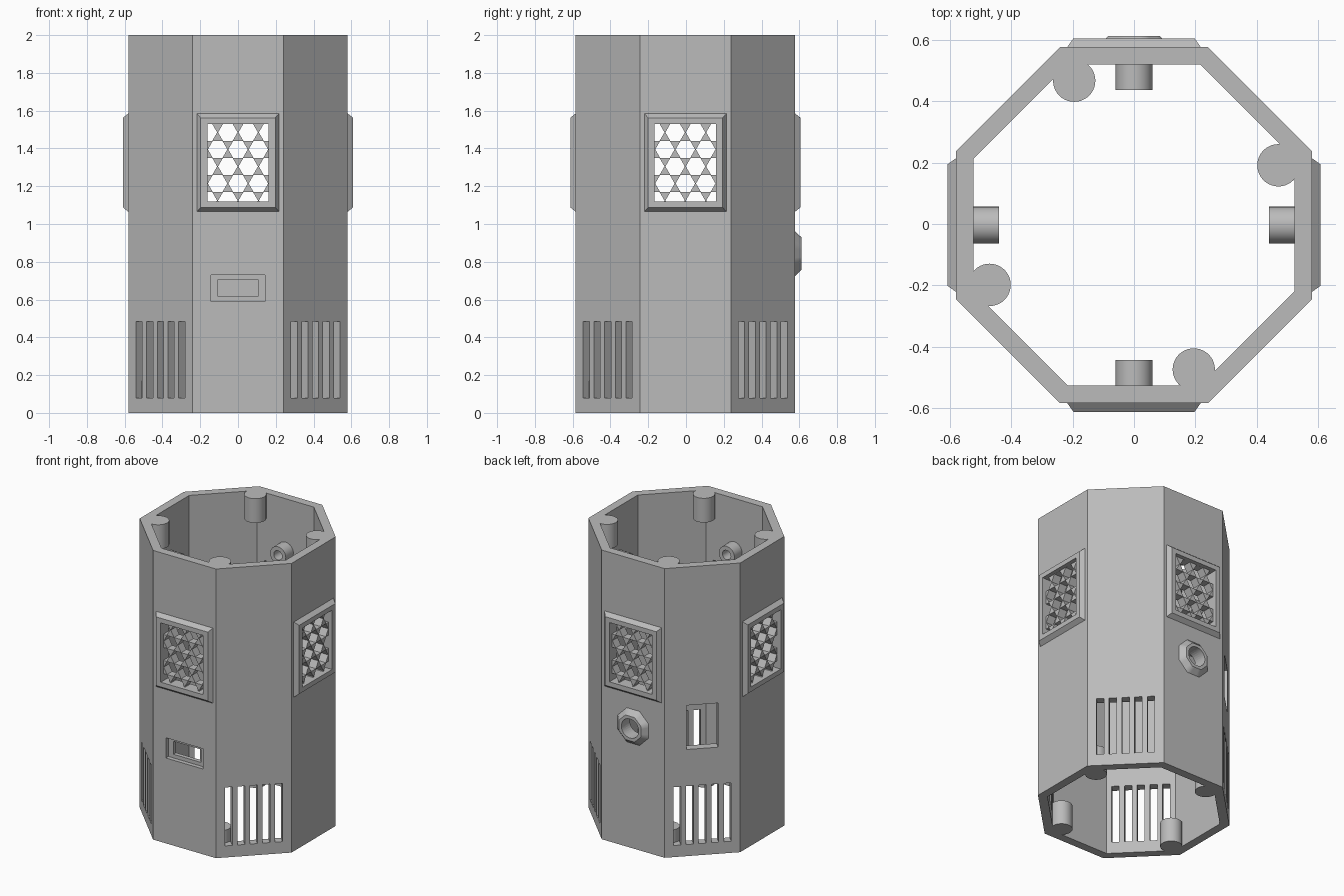
import bpy, bmesh, math
from mathutils import Matrix, Vector

if "Cube" in bpy.data.objects:
    bpy.data.objects.remove(bpy.data.objects["Cube"])

H, OUT, IN = 2.0, 0.581, 0.523       # height, outer and inner wall distance
CENTRE = Matrix.Translation((0, -0.0035, 0))

grey = bpy.data.materials.new("plain grey")
grey.use_nodes = True
grey.diffuse_color = (0.5, 0.5, 0.5, 1)
grey.node_tree.nodes["Principled BSDF"].inputs["Base Color"].default_value = (0.5, 0.5, 0.5, 1)


def side(deg):
    """Local frame of one wall: x along it, -y outward, turned about z."""
    return CENTRE @ Matrix.Rotation(math.radians(deg), 4, "Z")


def rect(cx, cz, w, h):
    return [(cx + sx * w / 2, cz + sz * h / 2) for sx, sz in ((-1, -1), (1, -1), (1, 1), (-1, 1))]


def ngon(n, r, cx=0, cz=0, turn=0.0):
    return [(cx + r * math.cos(2 * math.pi * (i + turn) / n),
             cz + r * math.sin(2 * math.pi * (i + turn) / n)) for i in range(n)]


def loft(bm, rings, closed=False):
    """Skin a list of equal 3D rings; cap the ends or close into a loop."""
    vs = [[bm.verts.new(p) for p in ring] for ring in rings]
    n = len(vs[0])
    pairs = list(zip(vs, vs[1:])) + ([(vs[-1], vs[0])] if closed else [])
    for a, b in pairs:
        for i in range(n):
            j = (i + 1) % n
            bm.faces.new((a[i], a[j], b[j], b[i]))
    if not closed:
        bm.faces.new(vs[0][::-1])
        bm.faces.new(vs[-1])


def outward(profile, dist):
    return [Vector((x, -dist, z)) for x, z in profile]


def prism(bm, profile, d0, d1, m=Matrix()):
    loft(bm, [[m @ p for p in outward(profile, d)] for d in (d0, d1)])


def make(name, bm, m=Matrix(), smooth=False):
    bmesh.ops.recalc_face_normals(bm, faces=bm.faces)
    me = bpy.data.meshes.new(name)
    bm.to_mesh(me)
    bm.free()
    me.materials.append(grey)
    ob = bpy.data.objects.new(name, me)
    bpy.context.collection.objects.link(ob)
    ob.matrix_world = m
    if smooth:
        bpy.ops.object.select_all(action="DESELECT")
        ob.select_set(True)
        bpy.context.view_layer.objects.active = ob
        bpy.ops.object.shade_smooth_by_angle(angle=math.radians(35))
    return ob


def cut(ob, bm):
    """Subtract a cutter mesh and discard it."""
    cutter = make("cutter", bm)
    cutter.hide_render = True
    mod = ob.modifiers.new("cut", "BOOLEAN")
    mod.object, mod.operation, mod.solver = cutter, "DIFFERENCE", "EXACT"
    bpy.context.view_layer.objects.active = ob
    bpy.ops.object.modifier_apply(modifier=mod.name)
    bpy.data.objects.remove(cutter)


# Octagonal tube wall
def oct_ring(apothem, z):
    return [CENTRE @ Vector((x, y, z)) for x, y in ngon(8, apothem / math.cos(math.pi / 8), turn=0.5)]


bm = bmesh.new()
loft(bm, [oct_ring(OUT, 0), oct_ring(OUT, H), oct_ring(IN, H), oct_ring(IN, 0)], closed=True)
wall = make("octagonal_wall", bm)

# Openings: windows, vents, socket, slot and switch hole
WIN_Z, WIN_W, WIN_H = 1.325, 0.325, 0.41
PORT_Z = 0.843
bm = bmesh.new()
for k in range(4):
    prism(bm, rect(0, WIN_Z, WIN_W, WIN_H), 0.45, 0.7, side(90 * k))
    for i in range(-2, 3):
        prism(bm, rect(0.08 * i, 0.282, 0.047, 0.404), 0.45, 0.7, side(90 * k + 45))
prism(bm, ngon(32, 0.066, 0, PORT_Z), 0.45, 0.7, side(180))
prism(bm, rect(0, 0.89, 0.2, 0.305), 0.45, 0.7, side(225))
prism(bm, rect(0, 0.66, 0.21, 0.09), 0.45, 0.7, side(0))
cut(wall, bm)
bm = bmesh.new()
prism(bm, rect(0, 0.66, 0.285, 0.14), 0.552, 0.7, side(0))
cut(wall, bm)

# Window lattice: panel pierced by staggered hexagons
PITCH, ROW = 0.108, 0.0902
bm = bmesh.new()
prism(bm, rect(0, WIN_Z, WIN_W, WIN_H), IN, OUT)
lattice = make("window_lattice_front", bm)
bm = bmesh.new()
for r in range(5):
    for c in range(-2, 3):
        x = c * PITCH + (PITCH / 2 if r % 2 == 0 else 0)
        prism(bm, ngon(6, 0.0515, x, 1.485 - r * ROW), 0.45, 0.7)
cut(lattice, bm)
lattice.matrix_world = side(0)

for k, where in enumerate(("front", "left", "back", "right")):
    m = side(90 * k)
    if k:
        twin = bpy.data.objects.new("window_lattice_" + where, lattice.data)
        bpy.context.collection.objects.link(twin)
        twin.matrix_world = m

    # Bevelled frame around the window
    bm = bmesh.new()
    hole = rect(0, WIN_Z, WIN_W, WIN_H)
    loft(bm, [outward(rect(0, WIN_Z, 0.435, 0.52), OUT),
              outward(rect(0, WIN_Z, 0.395, 0.475), OUT + 0.028),
              outward(hole, OUT + 0.028), outward(hole, OUT)], closed=True)
    make("window_frame_" + where, bm, m)

    # Hollow mounting boss on the inside
    bm = bmesh.new()
    boss, bore = ngon(32, 0.06, 0, 1.64), ngon(32, 0.032, 0, 1.64)
    loft(bm, [outward(boss, IN), outward(boss, 0.44), outward(bore, 0.44), outward(bore, IN)], closed=True)
    make("inner_boss_" + where, bm, m, smooth=True)

    # Short corner posts at both ends
    for end, z0 in (("bottom", 0), ("top", H - 0.168)):
        bm = bmesh.new()
        loft(bm, [[Vector((x, y, z)) for x, y in ngon(40, 0.069, 0.195, -0.471)]
                  for z in (z0, z0 + 0.168)])
        make("corner_post_%s_%s" % (end, where), bm, m, smooth=True)

# Tapered octagonal socket on the back, with a round bore
bm = bmesh.new()
flat = math.cos(math.pi / 8)


def collar(apothem):
    return [(apothem * math.cos(t) / max(math.cos((t + math.pi / 8) % (math.pi / 4) - math.pi / 8), flat),
             PORT_Z + apothem * math.sin(t) / max(math.cos((t + math.pi / 8) % (math.pi / 4) - math.pi / 8), flat))
            for t in (2 * math.pi * i / 32 for i in range(32))]


bore = ngon(32, 0.066, 0, PORT_Z)
loft(bm, [outward(collar(0.118), OUT), outward(collar(0.085), OUT + 0.035),
          outward(bore, OUT + 0.035), outward(bore, OUT)], closed=True)
make("back_socket", bm, side(180), smooth=True)
